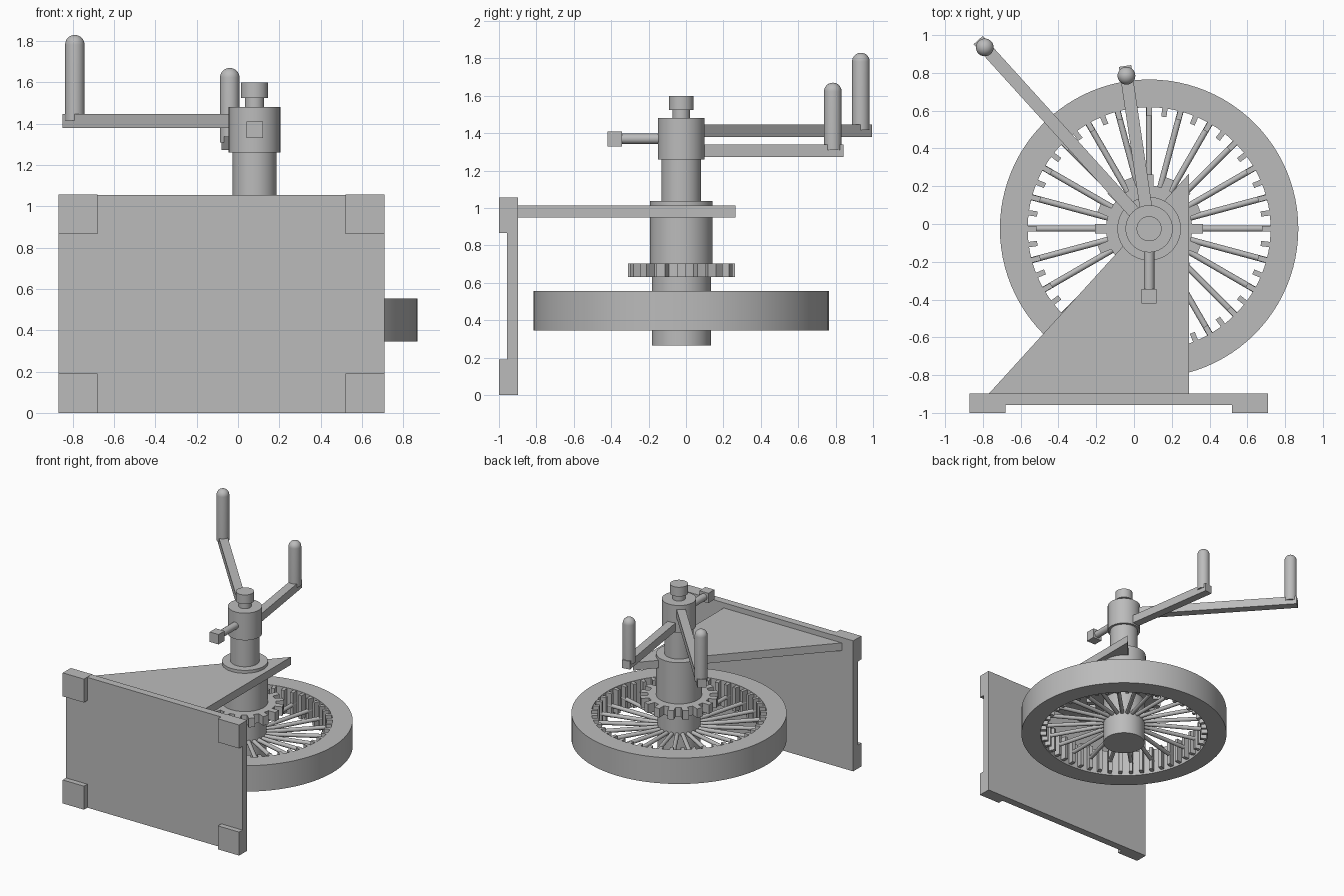
import bpy, bmesh, math
from mathutils import Matrix, Vector

cube = bpy.data.objects.get("Cube")
if cube:
    bpy.data.objects.remove(cube, do_unlink=True)

AX, AY = 0.08, -0.025   # vertical wheel axis

steel = bpy.data.materials.new("plain grey")
steel.use_nodes = True
GREY = (0.5, 0.5, 0.5, 1)
steel.diffuse_color = GREY
steel.node_tree.nodes["Principled BSDF"].inputs["Base Color"].default_value = GREY


def finish(name, bm, smooth=False):
    bmesh.ops.recalc_face_normals(bm, faces=bm.faces)
    mesh = bpy.data.meshes.new(name)
    bm.to_mesh(mesh)
    bm.free()
    mesh.materials.append(steel)
    ob = bpy.data.objects.new(name, mesh)
    bpy.context.collection.objects.link(ob)
    if smooth:
        bpy.ops.object.select_all(action='DESELECT')
        ob.select_set(True)
        bpy.context.view_layer.objects.active = ob
        bpy.ops.object.shade_smooth_by_angle(angle=math.radians(35))
    return ob


def add_box(bm, lo, hi, mat=Matrix()):
    lo, hi = Vector(lo), Vector(hi)
    size = Matrix.Diagonal((*(hi - lo), 1))
    bmesh.ops.create_cube(bm, size=1, matrix=mat @ Matrix.Translation((lo + hi) / 2) @ size)


def box(name, lo, hi, mat=Matrix()):
    bm = bmesh.new()
    add_box(bm, lo, hi, mat)
    return finish(name, bm)


def lathe(name, profile, x=AX, y=AY, closed=False, steps=64):
    """Spin (radius, height) points about a vertical axis."""
    bm = bmesh.new()
    verts = [bm.verts.new((r, 0, z)) for r, z in profile]
    pairs = list(zip(verts, verts[1:] + verts[:1]))
    edges = [bm.edges.new(p) for p in (pairs if closed else pairs[:-1])]
    bmesh.ops.spin(bm, geom=verts + edges, cent=(0, 0, 0), axis=(0, 0, 1),
                   angle=math.tau, steps=steps)
    bmesh.ops.remove_doubles(bm, verts=bm.verts, dist=1e-4)
    bmesh.ops.translate(bm, verts=bm.verts, vec=(x, y, 0))
    return finish(name, bm, True)


def add_rod(bm, radius, start, length, mat):
    """Rod along the local x axis."""
    place = mat @ Matrix.Translation((start + length / 2, 0, 0)) @ Matrix.Rotation(math.pi / 2, 4, 'Y')
    bmesh.ops.create_cone(bm, cap_ends=True, segments=16, radius1=radius,
                          radius2=radius, depth=length, matrix=place)


def about_axis(angle, z=0):
    return Matrix.Translation((AX, AY, z)) @ Matrix.Rotation(angle, 4, 'Z')


# Upright wall plate with four corner pads
box("wall_plate", (-0.87, -0.957, 0), (0.71, -0.897, 1.055))
for side, x in (("right", -0.87), ("left", 0.52)):
    for level, z in (("lower", 0), ("upper", 0.867)):
        box(f"{level}_{side}_pad", (x, -1, z), (x + 0.19, -0.897, z + 0.19))

# Triangular bracket
bm = bmesh.new()
face = bm.faces.new([bm.verts.new((x, y, 0.95)) for x, y in
                     ((-0.77, -0.9), (0.29, -0.9), (0.29, 0.265))])
top = bmesh.ops.extrude_face_region(bm, geom=[face])["geom"]
bmesh.ops.translate(bm, vec=(0, 0, 0.063),
                    verts=[v for v in top if isinstance(v, bmesh.types.BMVert)])
finish("bracket", bm)

# Flywheel: rim, hub, spokes and inner teeth
lathe("wheel_rim", [(0.643, 0.345), (0.79, 0.345), (0.79, 0.555), (0.643, 0.555)],
      closed=True, steps=96)
lathe("wheel_hub", [(0, 0.265), (0.158, 0.265), (0.158, 0.64), (0, 0.64)])
bm = bmesh.new()
for i in range(24):
    add_rod(bm, 0.016, 0.14, 0.51, about_axis(math.tau * i / 24, 0.45))
finish("spokes", bm, True)
bm = bmesh.new()
for i in range(48):
    add_box(bm, (0.597, -0.014, 0.36), (0.65, 0.014, 0.552), about_axis(math.tau * i / 48))
finish("rim_teeth", bm)

# Small gear
lathe("gear_disc", [(0, 0.63), (0.228, 0.63), (0.228, 0.703), (0, 0.703)])
bm = bmesh.new()
for i in range(16):
    add_box(bm, (0.21, -0.024, 0.63), (0.286, 0.024, 0.703), about_axis(math.tau * i / 16))
finish("gear_teeth", bm)

# Sleeve, post, collar and top cap
lathe("sleeve", [(0, 0.7), (0.168, 0.7), (0.168, 1.037), (0, 1.037)])
lathe("post", [(0, 1.03), (0.106, 1.03), (0.106, 1.265), (0, 1.265)])
lathe("collar", [(0, 1.26), (0.125, 1.26), (0.125, 1.48), (0, 1.48)])
lathe("top_cap", [(0, 1.47), (0.047, 1.47), (0.047, 1.525), (0.066, 1.525),
                  (0.066, 1.6), (0, 1.6)])

# Clamp screw at the front
bm = bmesh.new()
add_rod(bm, 0.028, 0.08, 0.25, about_axis(-math.pi / 2, 1.37))
finish("clamp_screw", bm, True)
box("clamp_head", (AX - 0.04, -0.42, 1.33), (AX + 0.04, -0.343, 1.41))

# Two crank arms with round-topped handles
for name, hx, hy, z, top in (("long", -0.79, 0.935, 1.38, 1.83),
                             ("short", -0.04, 0.785, 1.273, 1.67)):
    dx, dy = hx - AX, hy - AY
    reach = math.hypot(dx, dy)
    box(f"{name}_crank_arm", (0.04, -0.033, z), (reach + 0.052, 0.033, z + 0.066),
        about_axis(math.atan2(dy, dx)))
    r = 0.047
    dome = [(r * math.cos(a), top - r + r * math.sin(a))
            for a in (math.pi / 16 * i for i in range(9))]
    lathe(f"{name}_crank_handle", [(0, z + 0.036), (r, z + 0.036)] + dome, hx, hy, steps=32)
